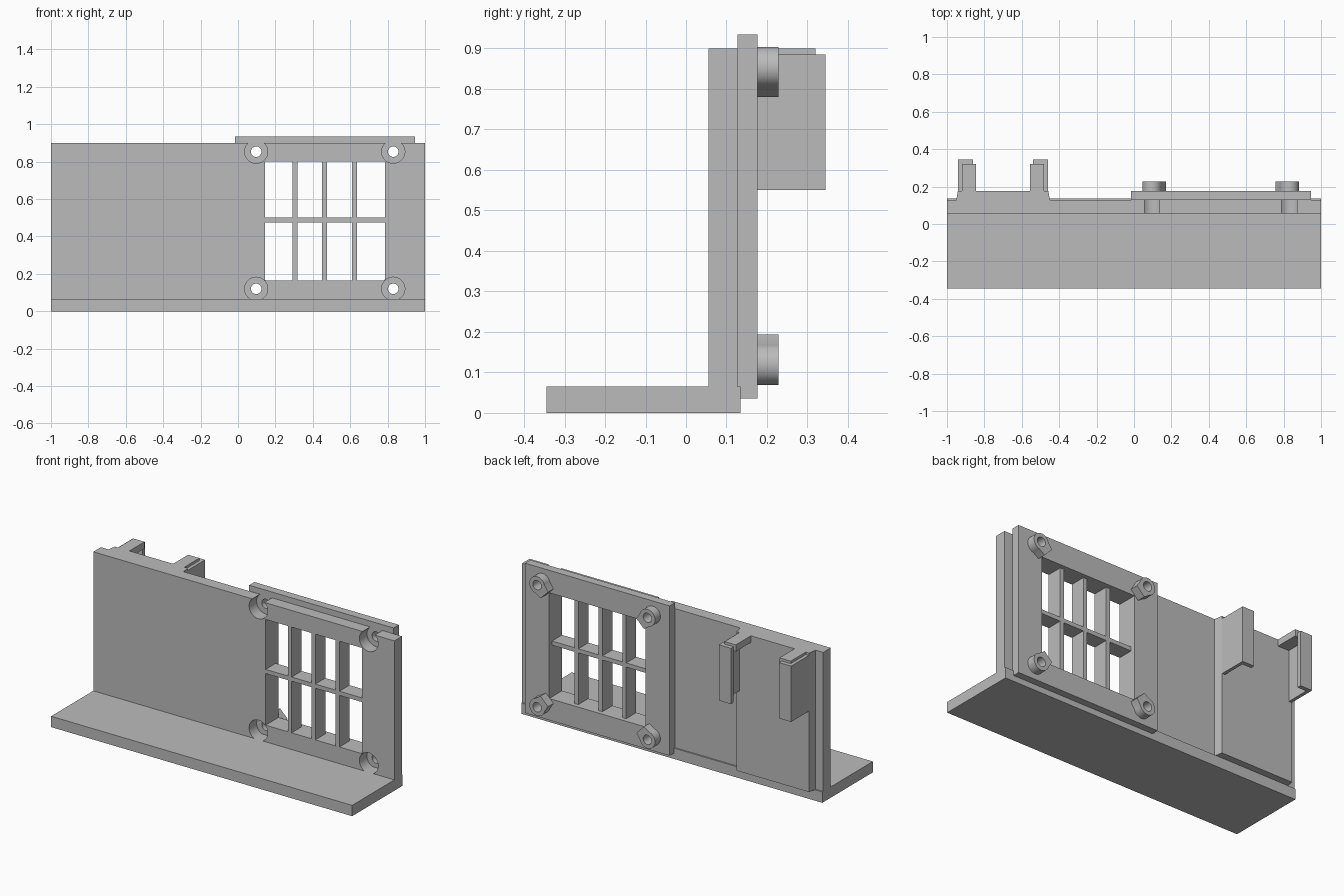
import bpy, bmesh
from math import sin, cos, pi, radians

cube = bpy.data.objects.get("Cube")
if cube:
    bpy.data.objects.remove(cube, do_unlink=True)

grey = bpy.data.materials.new("matte_grey")
grey.use_nodes = True
grey.diffuse_color = (0.5, 0.5, 0.5, 1)
grey.node_tree.nodes["Principled BSDF"].inputs["Base Color"].default_value = (0.5, 0.5, 0.5, 1)


def extrude(name, points, start, depth, axis="y"):
    """Prism from a flat outline, pushed along y (outline in xz) or z (outline in xy)."""
    bm = bmesh.new()
    place = (lambda a, b: (a, start, b)) if axis == "y" else (lambda a, b: (a, b, start))
    push = (0, depth, 0) if axis == "y" else (0, 0, depth)
    face = bm.faces.new([bm.verts.new(place(a, b)) for a, b in points])
    new = bmesh.ops.extrude_face_region(bm, geom=[face])["geom"]
    bmesh.ops.translate(bm, vec=push, verts=[g for g in new if isinstance(g, bmesh.types.BMVert)])
    bmesh.ops.recalc_face_normals(bm, faces=bm.faces)
    mesh = bpy.data.meshes.new(name)
    bm.to_mesh(mesh)
    bm.free()
    mesh.materials.append(grey)
    obj = bpy.data.objects.new(name, mesh)
    bpy.context.collection.objects.link(obj)
    return obj


def box(name, x0, x1, y0, y1, z0, z1):
    return extrude(name, [(x0, z0), (x1, z0), (x1, z1), (x0, z1)], y0, y1 - y0)


def disc(name, cx, cz, r, y0, y1):
    ring = [(cx + r * cos(i * pi / 24), cz + r * sin(i * pi / 24)) for i in range(48)]
    return extrude(name, ring, y0, y1 - y0)


def cut(obj, cutter):
    cutter.hide_render = True
    mod = obj.modifiers.new("cut", "BOOLEAN")
    mod.operation = "DIFFERENCE"
    mod.solver = "EXACT"
    mod.object = cutter
    bpy.context.view_layer.objects.active = obj
    bpy.ops.object.modifier_apply(modifier=mod.name)


def smooth(obj):
    bpy.ops.object.select_all(action="DESELECT")
    obj.select_set(True)
    bpy.context.view_layer.objects.active = obj
    bpy.ops.object.shade_smooth_by_angle(angle=radians(30))


FRONT, BACK, PLATE = 0.055, 0.127, 0.177
WIN_X, WIN_Z = (0.145, 0.785), (0.165, 0.8)

# Foot and upright wall
box("base", -1, 1, -0.345, 0.135, 0, 0.065)
wall = box("wall", -1, 1, FRONT, BACK, 0.065, 0.9)
plate = box("fan_plate", -0.015, 0.945, BACK, PLATE, 0.035, 0.935)

# Window through wall and plate
cutters = [box("window_cutter", *WIN_X, -0.1, 0.3, *WIN_Z)]
cut(wall, cutters[0])
cut(plate, cutters[0])

# Screw points: recess in the wall, hole, and boss pointing at the window corner
for cx, sx in ((0.097, 1), (0.83, -1)):
    for cz, sz in ((0.12, 1), (0.853, -1)):
        recess = disc("recess_cutter", cx, cz, 0.062, 0, BACK)
        hole = disc("hole_cutter", cx, cz, 0.028, 0.1, 0.3)
        arc = [(0.051 * cos(a), 0.051 * sin(a))
               for a in (radians(105 + i * 6) for i in range(41))]
        outline = arc + [(0.073, 0.023), (0.023, 0.073)]
        boss = extrude("screw_boss", [(cx + sx * a, cz + sz * b) for a, b in outline],
                       PLATE, 0.051)
        cut(wall, recess)
        cut(plate, hole)
        cut(boss, hole)
        smooth(boss)
        cutters += [recess, hole]
smooth(wall)
smooth(plate)

# Grille bars
for x in (0.305, 0.4625, 0.6225):
    box("grille_upright", x - 0.0125, x + 0.0125, FRONT, 0.15, *WIN_Z)
box("grille_crossbar", *WIN_X, FRONT, 0.15, 0.475, 0.5)

# Holder pad with slanted sides
MID = -0.7
extrude("holder_pad", [(MID - 0.25, BACK), (MID + 0.25, BACK),
                       (MID + 0.242, PLATE), (MID - 0.242, PLATE)], 0.065, 0.835, "z")

# Mirrored pair of hooks, each an L-shaped rail with a stop on top
for side in (-1, 1):
    def flip(points):
        return [(MID + side * a, b) for a, b in points]
    extrude("holder_hook", flip([(0.24, PLATE), (0.24, 0.345), (0.16, 0.345), (0.16, 0.32),
                                 (0.22, 0.32), (0.22, PLATE)]), 0.55, 0.335, "z")
    extrude("hook_stop", flip([(0.22, PLATE), (0.22, 0.32), (0.145, 0.32), (0.145, PLATE)]),
            0.86, 0.04, "z")

for cutter in cutters:
    bpy.data.objects.remove(cutter, do_unlink=True)
